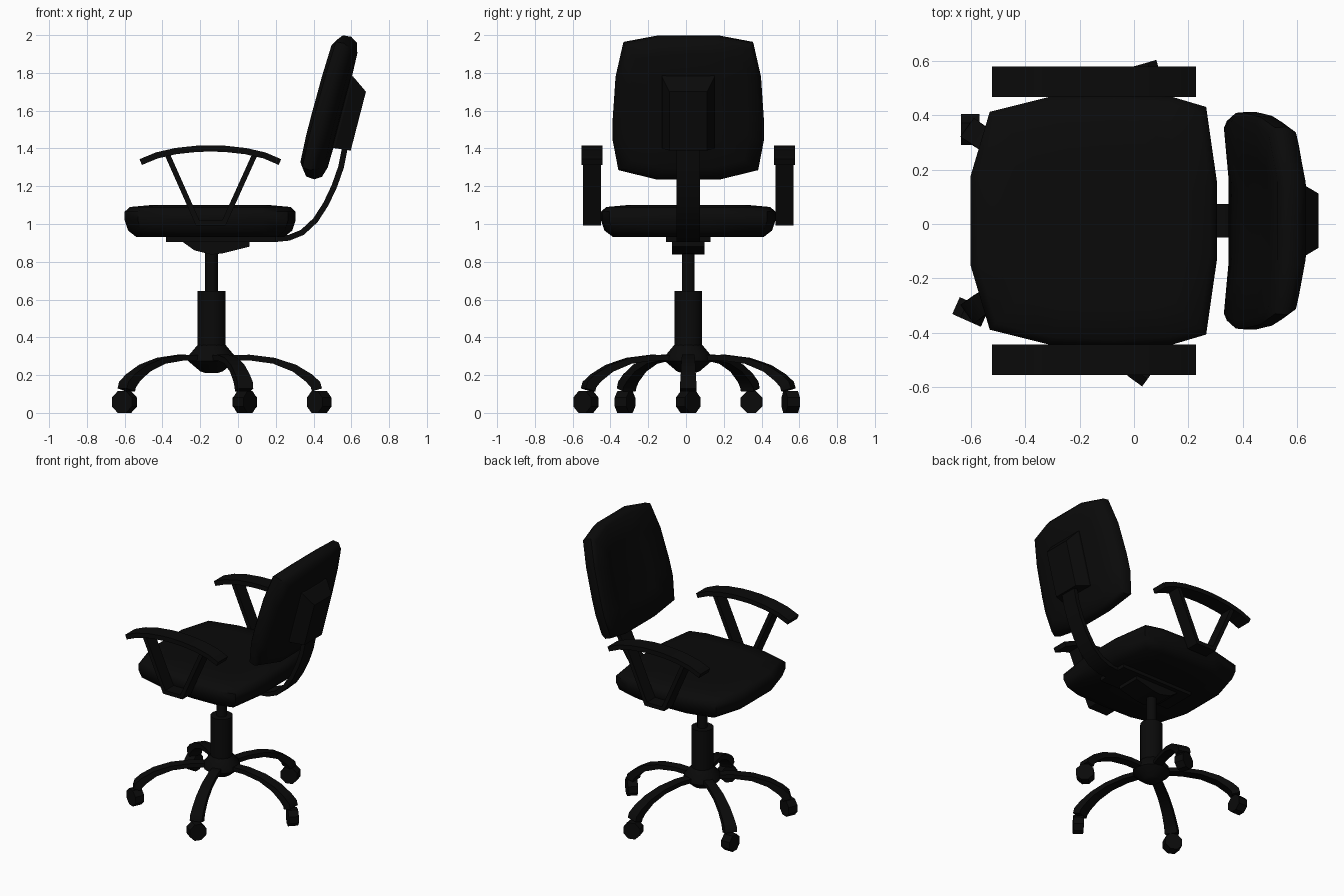
import bpy, bmesh
from math import sin, cos, pi, radians
from mathutils import Vector, Matrix

cube = bpy.data.objects.get("Cube")
if cube:
    bpy.data.objects.remove(cube, do_unlink=True)

black = bpy.data.materials.new("black")
black.use_nodes = True
tone = (0.003, 0.003, 0.003, 1)
black.diffuse_color = tone
black.node_tree.nodes["Principled BSDF"].inputs["Base Color"].default_value = tone

MID_Y = 0.012                      # the symmetry plane of the chair
AXIS = Vector((-0.14, MID_Y, 0))   # the column axis


def finish(name, bm, smooth=0):
    bmesh.ops.recalc_face_normals(bm, faces=bm.faces)
    mesh = bpy.data.meshes.new(name)
    bm.to_mesh(mesh)
    bm.free()
    mesh.materials.append(black)
    obj = bpy.data.objects.new(name, mesh)
    bpy.context.collection.objects.link(obj)
    if smooth:
        bpy.ops.object.select_all(action='DESELECT')
        obj.select_set(True)
        bpy.context.view_layer.objects.active = obj
        bpy.ops.object.shade_smooth_by_angle(angle=radians(smooth))
    return obj


def loft(name, rings, smooth=0):
    """Skin a list of equal-length point rings and cap both ends."""
    bm = bmesh.new()
    loops = [[bm.verts.new(p) for p in ring] for ring in rings]
    n = len(loops[0])
    for a, b in zip(loops, loops[1:]):
        for i in range(n):
            j = (i + 1) % n
            bm.faces.new((a[i], a[j], b[j], b[i]))
    bm.faces.new(loops[0])
    bm.faces.new(loops[-1])
    return finish(name, bm, smooth)


def lathe(name, profile, sides, smooth=35):
    """Turn (radius, z) points about the column axis."""
    turn = [2 * pi * i / sides for i in range(sides)]
    return loft(name, [[AXIS + Vector((r * cos(t), r * sin(t), z)) for t in turn]
                       for r, z in profile], smooth)


def ribbon(name, path, widths, thicks, origin=Vector((0, MID_Y, 0)), angle=0, smooth=35):
    """Flat bar along a (distance, z) path, turned about z by angle."""
    pts = [Vector(p) for p in path]
    spin = Matrix.Rotation(angle, 3, 'Z')
    rings = []
    for i, p in enumerate(pts):
        dirs = [(b - a).normalized() for a, b in zip(pts[max(i - 1, 0):i + 1], pts[max(i, 1) if i == 0 else i:i + 2])] \
            if i == 0 else [(p - pts[i - 1]).normalized()]
        if i == 0:
            dirs = [(pts[1] - p).normalized()]
        elif i < len(pts) - 1:
            dirs.append((pts[i + 1] - p).normalized())
        t = sum(dirs, Vector((0, 0))).normalized()
        stretch = 1 / max(t.dot(dirs[0]), 0.5)
        side = Vector((-t.y, t.x)) * thicks[min(i, len(thicks) - 1)] / 2 * stretch
        w = widths[min(i, len(widths) - 1)] / 2
        a, b = p + side, p - side
        rings.append([origin + spin @ Vector((q.x, y, q.y))
                      for q, y in ((a, -w), (a, w), (b, w), (b, -w))])
    return loft(name, rings, smooth)


# Seat cushion: one outline, scaled through its thickness
seat_mid = Vector((-0.147, MID_Y))
seat_outline = [(-0.53, 0.4), (-0.31, 0.455), (-0.07, 0.462), (0.14, 0.455), (0.265, 0.418),
                (0.305, 0.14), (0.305, -0.14), (0.265, -0.418), (0.14, -0.455), (-0.07, -0.462),
                (-0.31, -0.455), (-0.53, -0.4), (-0.6, -0.165), (-0.6, 0.165)]
seat_rings = []
for s, z in ((0.4, 0.93), (0.86, 0.93), (0.96, 0.965), (1, 1.02), (1, 1.065), (0.94, 1.09), (0.7, 1.1), (0.3, 1.1)):
    seat_rings.append([(seat_mid.x + s * (x - seat_mid.x), MID_Y + s * y, z) for x, y in seat_outline])
loft("seat_cushion", seat_rings, 50)

# Backrest frame: u across, v up the tilted panel, w towards the rear
TILT = radians(14.5)


def back_point(u, v, w):
    return Vector((v * sin(TILT) + w * cos(TILT), MID_Y + u, v * cos(TILT) - w * sin(TILT)))


half = [(0.17, 1.298), (0.37, 1.34), (0.4, 1.5), (0.4, 1.62), (0.385, 1.85), (0.345, 2.035), (0.16, 2.078)]
outline = half + [(-u, v) for u, v in reversed(half)]
back_mid = 1.69
back_rings = []
for s, w in ((0.2, 0.025), (0.55, 0.025), (0.92, 0.022), (0.99, 0.045), (1, 0.09), (0.94, 0.125), (0.8, 0.14), (0.5, 0.14), (0.2, 0.14)):
    back_rings.append([back_point(s * u, back_mid + s * (v - back_mid), w - 0.3 * (s * u) ** 2)
                       for u, v in outline])
loft("backrest_cushion", back_rings, 50)

# Tapered housing on the rear of the backrest
loft("backrest_housing", [
    [back_point(u, v, w) for u, v in ((-h, low), (h, low), (h, top), (-h, top))]
    for h, low, top, w in ((0.14, 1.485, 1.885, 0.11), (0.14, 1.485, 1.876, 0.145), (0.1, 1.494, 1.816, 0.23))])

# Curved spine from under the seat to the backrest
ribbon("back_spine", [(0.0, 0.92), (0.2, 0.92), (0.27, 0.927), (0.34, 0.955), (0.41, 1.02), (0.465, 1.105),
                      (0.51, 1.2), (0.545, 1.3), (0.575, 1.45)], [0.123], [0.03])

# Under-seat plate and tilt mechanism
ribbon("seat_plate", [(-0.38, 0.92), (0.2, 0.92)], [0.236], [0.03])
mechanism = [(-0.3, 0.91), (-0.23, 0.86), (-0.14, 0.838), (-0.08, 0.845), (0.06, 0.88), (0.06, 0.91)]
loft("tilt_mechanism", [[(x, MID_Y + y, z) for x, z in mechanism] for y in (-0.087, 0.087)])

# Column and hub
lathe("gas_piston", [(0.034, 0.62), (0.034, 0.86)], 12)
lathe("column_sleeve", [(0.074, 0.3), (0.074, 0.645)], 16)
lathe("base_hub", [(0.03, 0.21), (0.06, 0.22), (0.125, 0.275), (0.12, 0.305), (0.074, 0.36)], 12)

# Five curved legs with freely turned casters
leg_path = [(0.05, 0.29), (0.2, 0.293), (0.33, 0.276), (0.44, 0.236), (0.515, 0.185), (0.55, 0.15), (0.558, 0.122)]
caster_turn = [-45, 16, 90, -24, 54]
for i, turn in enumerate(caster_turn):
    angle = 2 * pi * i / 5
    ribbon(f"base_leg_{i + 1}", leg_path, [0.06, 0.065, 0.07, 0.075, 0.08, 0.085],
           [0.03, 0.03, 0.032, 0.04, 0.05, 0.055], AXIS, angle)
    hub = AXIS + Vector((0.57 * cos(angle), 0.57 * sin(angle), 0.0575))
    spin = Matrix.Rotation(radians(turn), 3, 'Z')
    radius = 0.0575 / cos(pi / 8)
    loft(f"caster_{i + 1}", [
        [hub + spin @ Vector((radius * cos(a), y, radius * sin(a))) for a in [pi / 8 + k * pi / 4 for k in range(8)]]
        for y in (-0.034, 0.034)])

# Armrests: arched pad on a V-shaped bracket, one on each side
pad_path = [(-0.515, 1.328), (-0.43, 1.363), (-0.33, 1.386), (-0.22, 1.398), (-0.147, 1.4),
            (-0.07, 1.398), (0.04, 1.386), (0.14, 1.363), (0.222, 1.328)]
bracket_path = [(-0.375, 1.37), (-0.213, 1.005), (-0.075, 1.005), (0.09, 1.37)]
for label, side in (("right", -1), ("left", 1)):
    origin = Vector((0, MID_Y + side * 0.51, 0))
    ribbon(f"{label}_arm_pad", pad_path, [0.112], [0.033], origin)
    ribbon(f"{label}_arm_bracket", bracket_path, [0.095], [0.028], origin, smooth=0)
